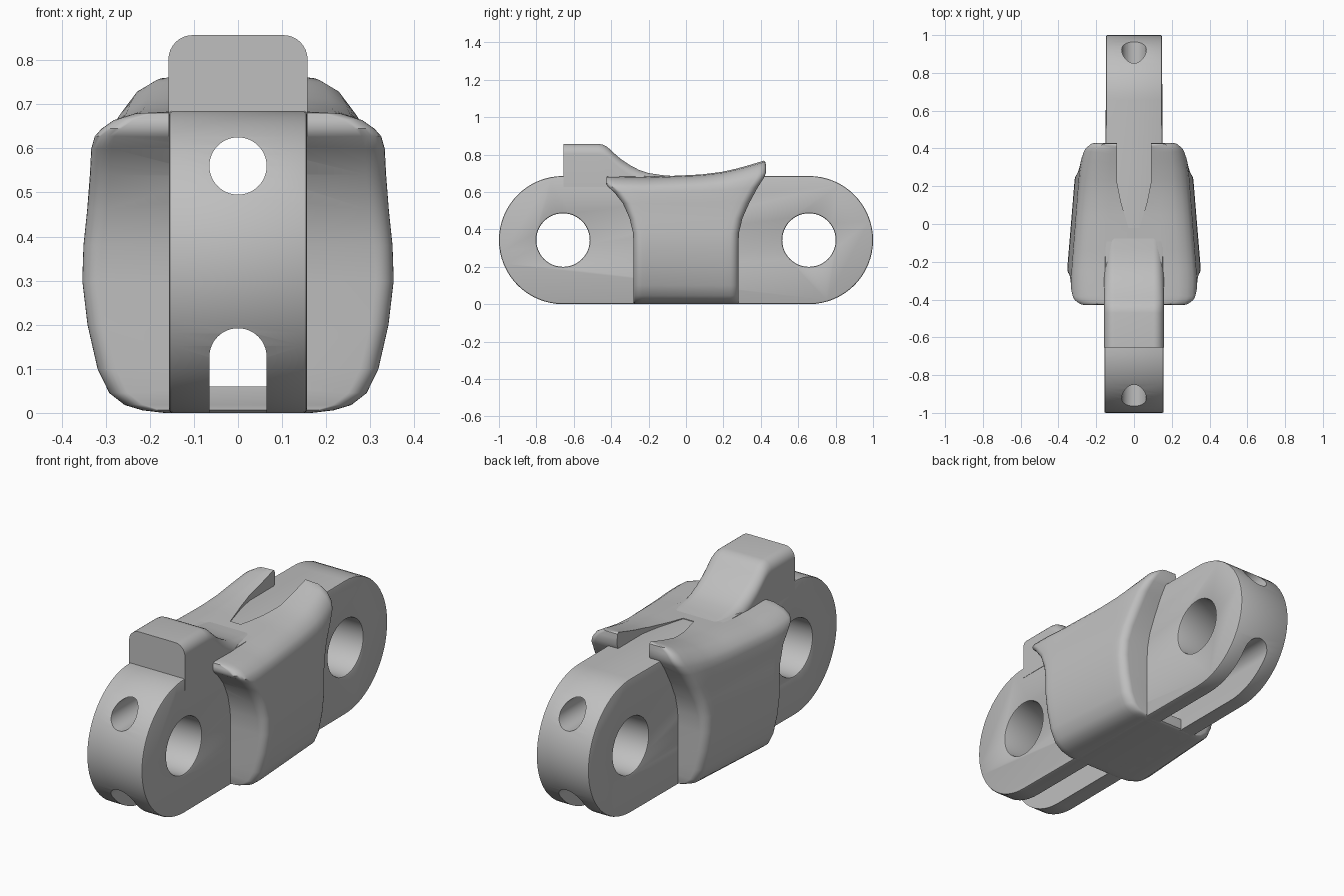
import bpy, bmesh, math

if "Cube" in bpy.data.objects:
    bpy.data.objects.remove(bpy.data.objects["Cube"])

steel = bpy.data.materials.new("light_grey_steel")
steel.use_nodes = True
GREY = (0.52, 0.52, 0.52, 1)
steel.diffuse_color = GREY
steel.node_tree.nodes["Principled BSDF"].inputs["Base Color"].default_value = GREY


def interp(table, t):
    """Piecewise linear lookup in a list of (t, value)."""
    if t <= table[0][0]:
        return table[0][1]
    for (a, u), (b, v) in zip(table, table[1:]):
        if t <= b:
            return u + (v - u) * (t - a) / (b - a)
    return table[-1][1]


def arc(cx, cy, r, start, end, n):
    angles = [math.radians(start + (end - start) * i / n) for i in range(n + 1)]
    return [(cx + r * math.cos(a), cy + r * math.sin(a)) for a in angles]


def loft(name, rings, mirrored_caps=False):
    """Skin closed rings of equal length and cap both ends."""
    bm = bmesh.new()
    rows = [[bm.verts.new(p) for p in ring] for ring in rings]
    n = len(rows[0])
    for a, b in zip(rows, rows[1:]):
        for i in range(n):
            j = (i + 1) % n
            bm.faces.new((a[i], a[j], b[j], b[i]))
    for row in (rows[0], rows[-1]):
        if mirrored_caps:
            for i in range(n // 2 - 1):
                bm.faces.new((row[i], row[i + 1], row[n - 2 - i], row[n - 1 - i]))
        else:
            bm.faces.new(row)
    bmesh.ops.recalc_face_normals(bm, faces=bm.faces)
    mesh = bpy.data.meshes.new(name)
    bm.to_mesh(mesh)
    bm.free()
    ob = bpy.data.objects.new(name, mesh)
    bpy.context.collection.objects.link(ob)
    return ob


def prism(name, profile, axis, lo, hi):
    """Extrude a 2D profile along one axis."""
    place = {"x": lambda u, v, d: (d, u, v),
             "y": lambda u, v, d: (u, d, v),
             "z": lambda u, v, d: (u, v, d)}[axis]
    return loft(name, [[place(u, v, d) for u, v in profile] for d in (lo, hi)])


def bake(ob):
    bpy.context.view_layer.update()
    graph = bpy.context.evaluated_depsgraph_get()
    mesh = bpy.data.meshes.new_from_object(ob.evaluated_get(graph))
    ob.modifiers.clear()
    ob.data = mesh


def cut(ob, cutter):
    mod = ob.modifiers.new("cut", "BOOLEAN")
    mod.operation = "DIFFERENCE"
    mod.solver = "EXACT"
    mod.object = cutter
    bake(ob)
    bpy.data.objects.remove(cutter)


# Central link: a rounded bar with two pin holes and softened rims
R, END, HALF = 0.3425, 0.6575, 0.157
link = prism("central_link",
             arc(END, R, R, -90, 90, 32) + arc(-END, R, R, 90, 270, 32),
             "x", -HALF, HALF)
for v in link.data.vertices:
    if v.co.y > 0:
        v.co.x *= 0.945
for side in (-1, 1):
    cut(link, prism("pin_cutter", arc(side * END, R, 0.143, 0, 352.5, 47), "x", -1, 1))
rim = link.modifiers.new("rim", "BEVEL")
rim.width = 0.008
rim.segments = 2
rim.limit_method = "ANGLE"
rim.angle_limit = math.radians(40)
rim.use_clamp_overlap = False
bake(link)

# Saddle: stacked rounded sections, flared at the top, narrowing to the back
SECTIONS = [  # height, half width, half length
    (0, 0.17, 0.275), (0.006, 0.22, 0.28), (0.018, 0.26, 0.28),
    (0.045, 0.295, 0.28), (0.1, 0.322, 0.28), (0.2, 0.345, 0.28),
    (0.3, 0.357, 0.28), (0.38, 0.354, 0.283), (0.46, 0.344, 0.302),
    (0.54, 0.336, 0.338), (0.6, 0.333, 0.385), (0.628, 0.325, 0.417),
    (0.645, 0.31, 0.428), (0.665, 0.282, 0.428), (0.68, 0.235, 0.425),
    (0.685, 0.15, 0.417)]
TAPER = [(-0.28, 1), (0.28, 0.87), (0.42, 0.8)]
CREST = [(-0.43, 0.685), (-0.2, 0.68), (-0.05, 0.687), (0.08, 0.693),
         (0.2, 0.708), (0.3, 0.732), (0.42, 0.768)]
CORNER = 0.045


def saddle_ring(z, w, length):
    inner = length - CORNER
    chain = arc(w - CORNER, -inner, CORNER, -90, 0, 6)
    chain += [(w, inner * (2 * i / 16 - 1)) for i in range(1, 16)]
    chain += arc(w - CORNER, inner, CORNER, 0, 90, 6)
    t = min(1, max(0, (z - 0.55) / 0.135))
    right = [(x * interp(TAPER, y), y, z + t * (interp(CREST, y) - 0.685))
             for x, y in chain]
    return right + [(-x, y, h) for x, y, h in reversed(right)]


saddle = loft("saddle", [saddle_ring(*s) for s in SECTIONS], mirrored_caps=True)

# Trough between the two raised wings at the back
half_trough = [(0.03, -0.02), (0.05, 0.05), (0.07, 0.12), (0.09, 0.22), (0.09, 0.6)]
trough = half_trough + [(-x, y) for x, y in reversed(half_trough)]
cut(saddle, prism("trough_cutter", trough, "z", 0.675, 1))

# Lengthwise bore and lower slot; the saddle keeps a floor under the slot
BORE = 0.065
for part, floor in ((link, -0.1), (saddle, 0.06)):
    cut(part, prism("bore_cutter", arc(0, 0.56, BORE, 0, 352.5, 47), "y", -2, 2))
    slot = [(-BORE, floor), (BORE, floor)] + arc(0, 0.127, BORE, 0, 180, 24)
    cut(part, prism("slot_cutter", slot, "y", -2, 2))

# Raised stop block at the front, sweeping down into the saddle
RAMP = [(-0.655, 0.857), (-0.47, 0.857), (-0.445, 0.853), (-0.42, 0.84),
        (-0.39, 0.812), (-0.35, 0.777), (-0.3, 0.743), (-0.25, 0.717),
        (-0.2, 0.701), (-0.13, 0.69), (-0.04, 0.683)]
BLOCK, ROUND, BASE = 0.1578, 0.055, 0.627


def block_ring(y, h):
    x, z = BLOCK - ROUND, h - ROUND
    outline = [(-BLOCK, BASE), (BLOCK, BASE)]
    outline += arc(x, z, ROUND, 0, 90, 8) + arc(-x, z, ROUND, 90, 180, 8)
    return [(u, y, v) for u, v in outline]


block = loft("stop_block", [block_ring(y, h) for y, h in RAMP])

# Shared colour and smooth shading with crisp edges
bpy.ops.object.select_all(action="DESELECT")
for part in (link, saddle, block):
    part.data.materials.clear()
    part.data.materials.append(steel)
    part.select_set(True)
bpy.context.view_layer.objects.active = link
bpy.ops.object.shade_smooth_by_angle(angle=math.radians(38))
